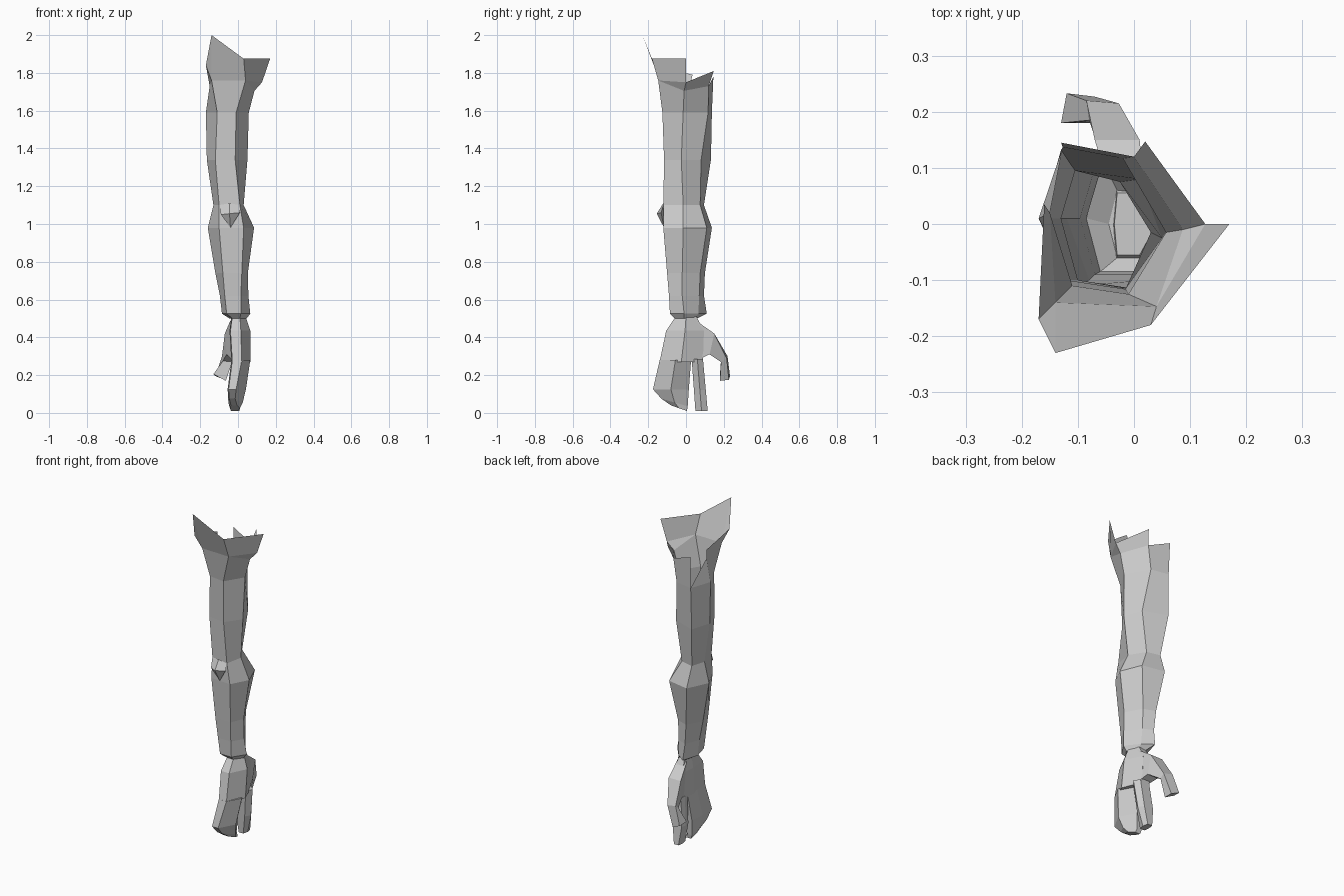
import bpy
import bmesh
from mathutils import Vector

start_cube = bpy.data.objects.get("Cube")
if start_cube:
    bpy.data.objects.remove(start_cube, do_unlink=True)

grey = bpy.data.materials.new("plain_grey")
grey.use_nodes = True
colour = (0.6, 0.6, 0.6, 1)
grey.diffuse_color = colour
grey.node_tree.nodes["Principled BSDF"].inputs["Base Color"].default_value = colour


def finish(name, mesh_builder, closed=True):
    """Turn a bmesh into a flat shaded object."""
    if closed:
        bmesh.ops.recalc_face_normals(mesh_builder, faces=mesh_builder.faces)
    mesh = bpy.data.meshes.new(name)
    mesh_builder.to_mesh(mesh)
    mesh_builder.free()
    mesh.materials.append(grey)
    part = bpy.data.objects.new(name, mesh)
    bpy.context.scene.collection.objects.link(part)
    return part


def point(coordinates):
    """Convert hundredths of a unit to a position."""
    return Vector(coordinates) / 100


def loft(name, rings, cap_start=True, cap_end=True, skip=()):
    """Bridge a list of equal rings; skip holds (band, side) pairs left open."""
    builder = bmesh.new()
    loops = [[builder.verts.new(point(p)) for p in ring] for ring in rings]
    count = len(loops[0])
    for band, (upper, lower) in enumerate(zip(loops, loops[1:])):
        for side in range(count):
            following = (side + 1) % count
            if (band, side) not in skip:
                builder.faces.new((upper[side], lower[side],
                                   lower[following], upper[following]))
    if cap_start:
        builder.faces.new(loops[0])
    if cap_end:
        builder.faces.new(loops[-1][::-1])
    return finish(name, builder)


def panels(name, corners, faces):
    """Build loose panels from named corners."""
    builder = bmesh.new()
    verts = {key: builder.verts.new(point(p)) for key, p in corners.items()}
    for face in faces:
        builder.faces.new([verts[key] for key in face.split()])
    return finish(name, builder, closed=False)


def level(height, *outline):
    return [(x, y, height) for x, y in outline]


# Sleeve: six sided rings, ordered front left edge round to the far side
collar_base = [(-14, -14, 176), (4, -14.7, 176), (8.7, -1, 170.5),
               (0, 12, 173), (-13, 14.5, 178), (-15, 2, 173)]
sleeve = [
    collar_base,
    level(159, (-11, -11), (-1, -12.5), (5.7, -1.5), (-2, 11.7), (-12.7, 13.7), (-17, 1)),
    level(134, (-12, -10), (-1.5, -11.6), (5, -2.5), (1, 8), (-13, 13.2), (-16.5, 1)),
    level(110, (-10, -10), (1, -12), (3, -1.5), (-2.5, 7.5), (-10.5, 9.5), (-13, 1)),
    level(98, (-10, -11), (3, -12), (8.5, -1.5), (3.5, 11), (-10, 13.7), (-16, 1)),
    level(74, (-8, -10), (2, -10), (5.2, -2), (0, 7.5), (-7, 10), (-12, 1)),
    level(62, (-7, -9), (1.5, -9), (5.5, -2), (0, 7), (-6, 9.5), (-9.6, 1)),
    level(52.5, (-6, -8.5), (1.5, -8.5), (6.5, -1), (0.5, 6.5), (-5.5, 11), (-8.5, 1)),
    level(50, (-3, -6), (1, -6), (4.5, -1), (1, 5), (-3, 6), (-4.5, 0)),
]
loft("sleeve", sleeve, cap_start=False, skip=[(0, 4)])

# Torn collar: flared panels of uneven height
names = ("front_far", "front_near", "side_near", "back_near", "back_far", "side_far")
corners = dict(zip(names, collar_base))
corners.update(
    peak=(-14, -23, 200), peak_low=(-17, -17, 184), front_tip=(3, -18, 187.5),
    side_tip=(17, 0, 187.5), side_fold=(12.7, 0, 175), back_tip=(2, 14.7, 181),
    far_tip=(-16, 3.5, 179), far_low=(-17, 1, 159), notch=(-12.7, 13.7, 159),
)
panels("collar", corners, [
    "front_far front_near front_tip peak",
    "front_far peak peak_low",
    "front_near side_fold side_tip front_tip",
    "front_near side_near side_fold",
    "side_near back_near back_tip side_fold",
    "side_far front_far peak_low far_tip",
    "notch far_low side_far",
])

# Elbow fold: a small overhanging wedge
panels("elbow_fold", dict(
    left=(-10, -10, 110), right=(1, -12, 110), crest=(-4.5, -12, 111),
    lip_left=(-9, -12.8, 105), lip=(-4.5, -15.5, 105.5),
    lip_right=(1, -13.2, 106), foot=(-4, -11.6, 98),
), [
    "left lip_left lip crest", "crest lip lip_right right",
    "lip_left foot lip", "lip foot lip_right",
    "left foot lip_left", "right lip_right foot",
])


def blade(height, front, back, palm, outer, ridge, drop=0):
    """Six sided hand section; drop lowers the back edge."""
    middle = (front + back) / 2
    return [(palm, front, height), (outer, front, height),
            (ridge, middle, height - drop / 2), (outer, back, height - drop),
            (palm, back, height - drop), (palm - 0.5, middle, height - drop / 2)]


# Palm
loft("palm", [
    blade(51, -5.5, 5.5, -3, 1, 4),
    blade(43.5, -10.5, 9.5, -4, 1.5, 6.5),
    blade(27, -14, 9, -3, 2, 6.7),
])

# Joined fingers, with a slanted rounded tip
loft("joined_fingers", [
    blade(28, -13.9, 2.7, -3, 2, 6.5),
    blade(12.5, -17.5, 1.5, -5, -1, 4.2),
    blade(7.5, -13, 0.9, -4.6, -1.5, 2.5, drop=4),
    blade(4, -8, 0.5, -3.7, -0.5, 1, drop=3),
])

# Separate finger
loft("index_finger", [
    blade(28.5, 3, 9, -3, 3, 5.5),
    blade(12, 4.2, 10.5, -4.5, 1.5, 3.5),
    blade(1, 5, 11.5, -3, 0, 0.7),
])

# Thumb: four sided, bent at the knuckle
loft("thumb", [
    [(-4, 5, 49), (2, 5, 49), (3, 6, 28), (-3, 6, 28)],
    [(-7, 15, 42), (1, 15, 42), (1, 12.5, 31), (-6, 12.5, 31)],
    [(-8.5, 22, 30), (-2.7, 21.5, 29), (-3, 18.5, 27), (-8, 18.5, 27.5)],
    [(-12, 23.3, 19.5), (-7, 22.7, 17.5), (-6.5, 18, 17), (-13, 18, 20.5)],
])
